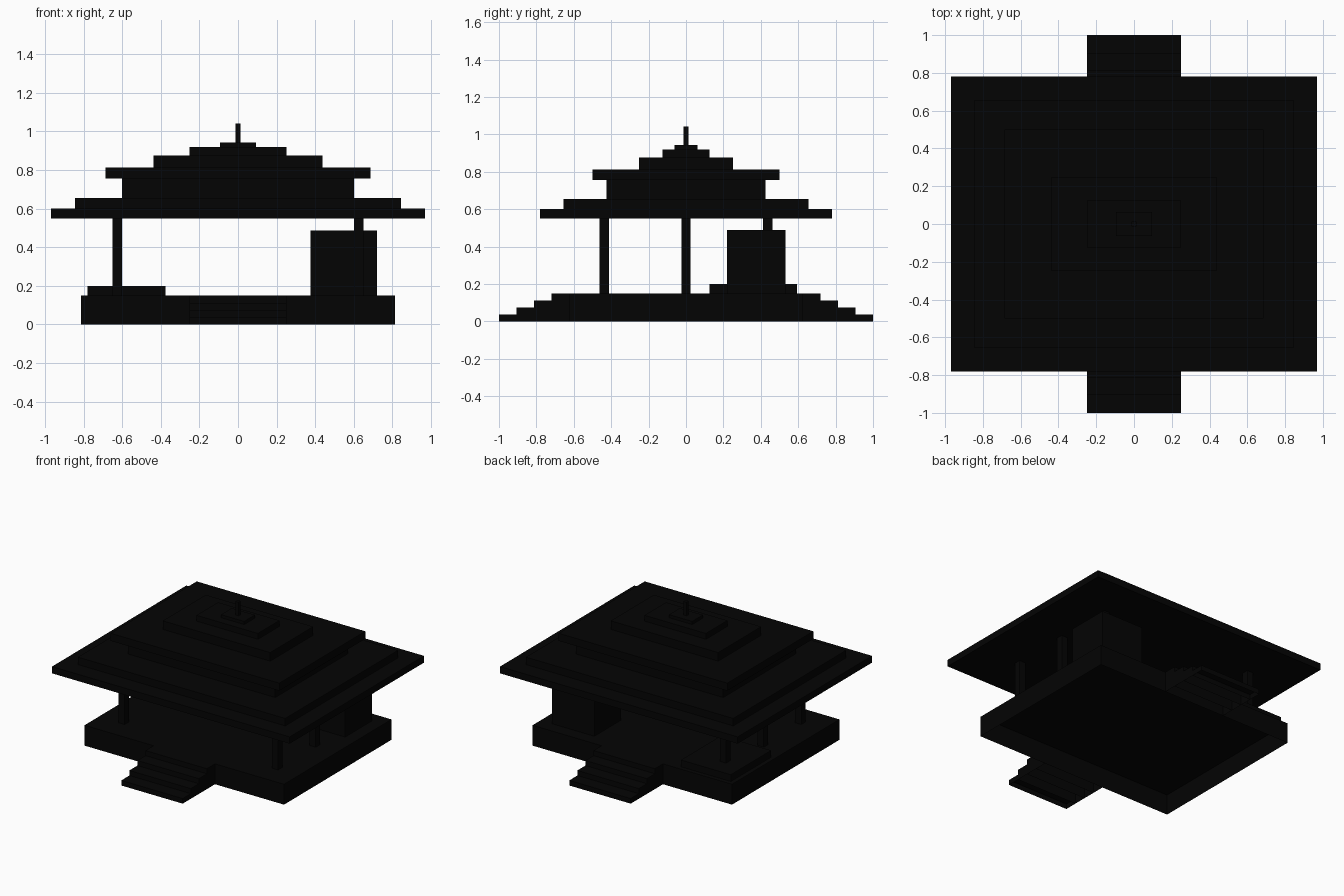
import bpy
import bmesh

cube = bpy.data.objects.get("Cube")
if cube:
    bpy.data.objects.remove(cube, do_unlink=True)

# One near-black colour for the whole pavilion
DARK = (0.0012, 0.0012, 0.0012, 1.0)
charcoal = bpy.data.materials.new("charcoal")
charcoal.use_nodes = True
charcoal.diffuse_color = DARK
charcoal.node_tree.nodes["Principled BSDF"].inputs["Base Color"].default_value = DARK


def finish(name, bm):
    """Turn a bmesh into a flat shaded object."""
    bmesh.ops.recalc_face_normals(bm, faces=bm.faces)
    mesh = bpy.data.meshes.new(name)
    bm.to_mesh(mesh)
    bm.free()
    mesh.materials.append(charcoal)
    obj = bpy.data.objects.new(name, mesh)
    bpy.context.collection.objects.link(obj)
    return obj


def box(name, x, y, z):
    """Box from (min, max) ranges, open where it rests on the part below."""
    bm = bmesh.new()
    bmesh.ops.create_cube(bm, size=1)
    for v in bm.verts:
        for axis, (low, high) in enumerate((x, y, z)):
            v.co[axis] = low if v.co[axis] < 0 else high
    under = [f for f in bm.faces if f.calc_center_median().z < z[0] + 0.001]
    bmesh.ops.delete(bm, geom=under, context='FACES_ONLY')
    return finish(name, bm)


# Hollow base
BASE_X, BASE_Y, BASE_TOP = 0.8125, 0.625, 0.15
box("base", (-BASE_X, BASE_X), (-BASE_Y, BASE_Y), (0, BASE_TOP))

# Stairs front and back: a row of hollow steps, each standing on the ground
edges = (BASE_Y, 0.719, 0.8125, 0.906, 1.0)
for place, side in (("front", -1), ("back", 1)):
    for i, (inner, outer) in enumerate(zip(edges, edges[1:])):
        height = BASE_TOP * (4 - i) / 4
        box(f"{place}_step_{4 - i}", (-0.25, 0.25),
            sorted((side * inner, side * outer)), (0, height))

# Low platform and kiosk on the deck
box("low_platform", (-0.781, -0.375), (0.125, 0.594), (BASE_TOP, 0.2))
box("kiosk", (0.375, 0.719), (0.219, 0.531), (BASE_TOP, 0.488))

# Square posts, three along each side
EAVES = 0.55
for side, x in (("right", -0.625), ("left", 0.625)):
    for place, y in (("front", -0.4375), ("middle", 0), ("back", 0.4375)):
        box(f"{side}_{place}_post", (x - 0.025, x + 0.025),
            (y - 0.025, y + 0.025), (BASE_TOP, EAVES))


# Stepped roof as one closed shell, from the ceiling up to the finial
def stepped_roof(name, tiers, bottom):
    bm = bmesh.new()
    rings = []
    for half_x, half_y, top in tiers:
        for z in (bottom, top):
            rings.append([bm.verts.new((sx * half_x, sy * half_y, z))
                          for sx, sy in ((-1, -1), (1, -1), (1, 1), (-1, 1))])
        bottom = top
    for low, high in zip(rings, rings[1:]):
        for i in range(4):
            j = (i + 1) % 4
            bm.faces.new((low[i], low[j], high[j], high[i]))
    bm.faces.new(rings[0])
    bm.faces.new(rings[-1])
    return finish(name, bm)


stepped_roof("roof", [
    (0.968, 0.781, 0.60),     # lower eaves
    (0.844, 0.656, 0.655),    # lower roof
    (0.60, 0.424, 0.757),     # upper storey
    (0.6865, 0.50, 0.813),    # upper eaves
    (0.4375, 0.25, 0.876),    # upper roof
    (0.25, 0.125, 0.919),     # ridge
    (0.094, 0.0625, 0.942),   # cap
    (0.0125, 0.0125, 1.042),  # finial
], EAVES)
